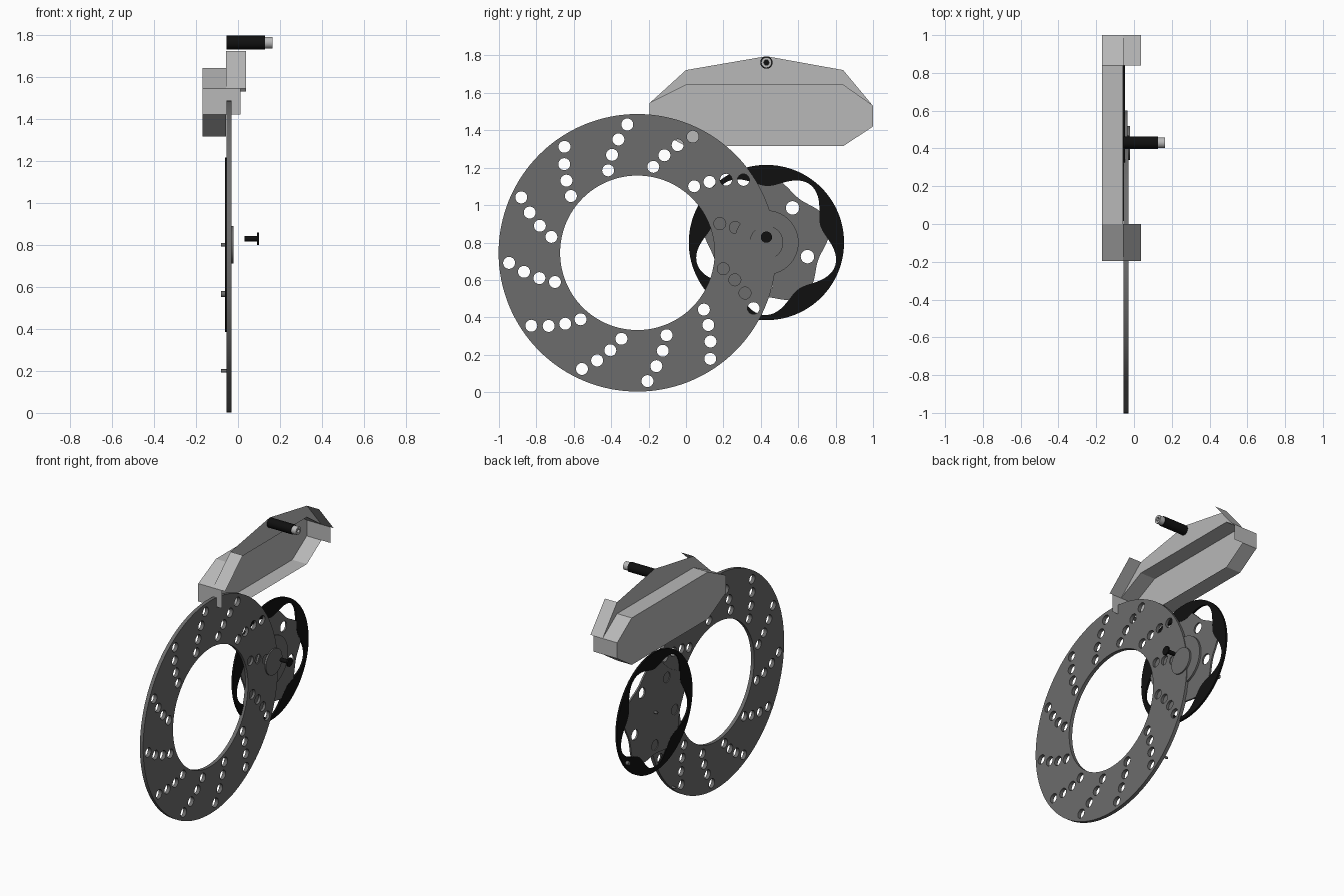
import bpy
from math import sin, cos, radians, pi
from mathutils import Matrix

cube = bpy.data.objects.get("Cube")
if cube:
    bpy.data.objects.remove(cube)

# Local x, y, z become world y, z, x, so flat outlines stand upright
UPRIGHT = Matrix(((0, 0, 1, 0), (1, 0, 0, 0), (0, 1, 0, 0), (0, 0, 0, 1)))


def material(name, value):
    m = bpy.data.materials.new(name)
    m.use_nodes = True
    m.diffuse_color = (value, value, value, 1)
    m.node_tree.nodes["Principled BSDF"].inputs["Base Color"].default_value = (value, value, value, 1)
    return m


silver = material("light grey metal", 0.48)
steel = material("dark grey steel", 0.15)
black = material("black", 0.005)


def add_mesh(name, mesh, mat, smooth=True):
    ob = bpy.data.objects.new(name, mesh)
    bpy.context.collection.objects.link(ob)
    mesh.materials.clear()
    mesh.materials.append(mat)
    if smooth:
        bpy.ops.object.select_all(action='DESELECT')
        ob.select_set(True)
        bpy.context.view_layer.objects.active = ob
        bpy.ops.object.shade_smooth_by_angle(angle=radians(30))
    return ob


def ring(cy, cz, radius, sides=96, wave=0, phase=0):
    """Circle outline, optionally with a five-lobed wave."""
    pts = []
    for i in range(sides):
        t = 2 * pi * i / sides
        r = radius + wave * cos(5 * (t - phase))
        pts.append((cy + r * cos(t), cz + r * sin(t)))
    return pts


def plate(name, outlines, x0, x1, mat):
    """Filled outlines with holes, extruded from x0 to x1."""
    cu = bpy.data.curves.new(name, 'CURVE')
    cu.dimensions = '2D'
    cu.fill_mode = 'BOTH'
    cu.extrude = (x1 - x0) / 2
    for pts in outlines:
        sp = cu.splines.new('POLY')
        sp.points.add(len(pts) - 1)
        for p, (u, v) in zip(sp.points, pts):
            p.co = (u, v, 0, 1)
        sp.use_cyclic_u = True
    tmp = bpy.data.objects.new(name + "_outline", cu)
    bpy.context.collection.objects.link(tmp)
    deps = bpy.context.evaluated_depsgraph_get()
    mesh = bpy.data.meshes.new_from_object(tmp.evaluated_get(deps))
    bpy.data.objects.remove(tmp)
    mesh.transform(Matrix.Translation(((x0 + x1) / 2, 0, 0)) @ UPRIGHT)
    return add_mesh(name, mesh, mat)


def rod(name, y, z, radius, x0, x1, mat, sides=32):
    return plate(name, [ring(y, z, radius, sides)], x0, x1, mat)


# Brake disc with twelve slanted rows of four holes
DY, DZ = -0.26, 0.745
outlines = [ring(DY, DZ, 0.742, 128), ring(DY, DZ, 0.413, 128)]
for row in range(12):
    for k in range(4):
        r = 0.688 - 0.0735 * k
        a = radians(4.5 + 30 * row + 5 * k)
        outlines.append(ring(DY + r * cos(a), DZ + r * sin(a), 0.032, 24))
plate("brake_disc", outlines, -0.055, -0.03, steel)

# Carrier: lobed black ring around a five-pointed plate
CY, CZ = 0.43, 0.80
window = radians(53)
plate("carrier_ring", [ring(CY, CZ, 0.415, 120), ring(CY, CZ, 0.345, 120, 0.043, window)],
      -0.061, -0.047, black)
star = [ring(CY, CZ, 0.32, 120, -0.028, window)]
for k in range(5):
    a = window + 2 * pi * k / 5
    star.append(ring(CY + 0.232 * cos(a), CZ + 0.232 * sin(a), 0.036, 24))
plate("carrier_plate", star, -0.060, -0.048, steel)

# Hub steps and bolts
rod("hub_base", CY, CZ, 0.172, -0.05, -0.035, steel, 64)
rod("hub_cap", CY, CZ, 0.09, -0.035, -0.022, steel, 64)
rod("hub_bolt_shaft", CY, 0.829, 0.014, 0.03, 0.092, black)
rod("hub_bolt_head", CY, 0.829, 0.03, 0.091, 0.101, black)
for y, z, r in ((0.23, 0.2, 0.008), (0.74, 0.565, 0.014), (CY, CZ, 0.009)):
    rod("rear_pin", y, z, r, -0.082, -0.05, steel, 16)

# Caliper slide pin
rod("slide_pin", CY, 1.762, 0.033, -0.055, 0.128, black)
tip = [ring(CY, 1.762, 0.028, 32), ring(CY, 1.762, 0.015, 6)]
plate("slide_pin_tip", tip, 0.128, 0.165, silver)

# Caliper: open shell, upright top plate and folded end flaps
BACK, OPEN, LIP, FLAP = -0.17, -0.057, 0.012, 0.037
body = [(-0.195, 1.42), (-0.195, 1.545), (0, 1.642), (0.84, 1.642),
        (1.0, 1.53), (1.0, 1.42), (0.84, 1.315), (0, 1.315)]
top = [(-0.195, 1.545), (0, 1.722), (CY, 1.796), (0.84, 1.722),
       (1.0, 1.53), (0.84, 1.642), (0, 1.642)]


def sheets(name, polys):
    verts, faces = [], []
    for poly in polys:
        faces.append(range(len(verts), len(verts) + len(poly)))
        verts += poly
    mesh = bpy.data.meshes.new(name)
    mesh.from_pydata(verts, [], [list(f) for f in faces])
    return add_mesh(name, mesh, silver, smooth=False)


def strip(p, q, x0, x1):
    return [(x0, *p), (x0, *q), (x1, *q), (x1, *p)]


shell = [[(BACK, *p) for p in reversed(body)]]
shell += [strip(p, q, BACK, OPEN) for p, q in zip(body, body[1:] + body[:1])]
sheets("caliper_shell", shell)
sheets("caliper_top_plate", [[(OPEN, *p) for p in top]])
sheets("caliper_end_flaps", [
    strip(top[0], top[1], OPEN, FLAP), strip(top[3], top[4], OPEN, FLAP),
    strip(body[0], body[1], OPEN, LIP), strip(body[4], body[5], OPEN, LIP)])
